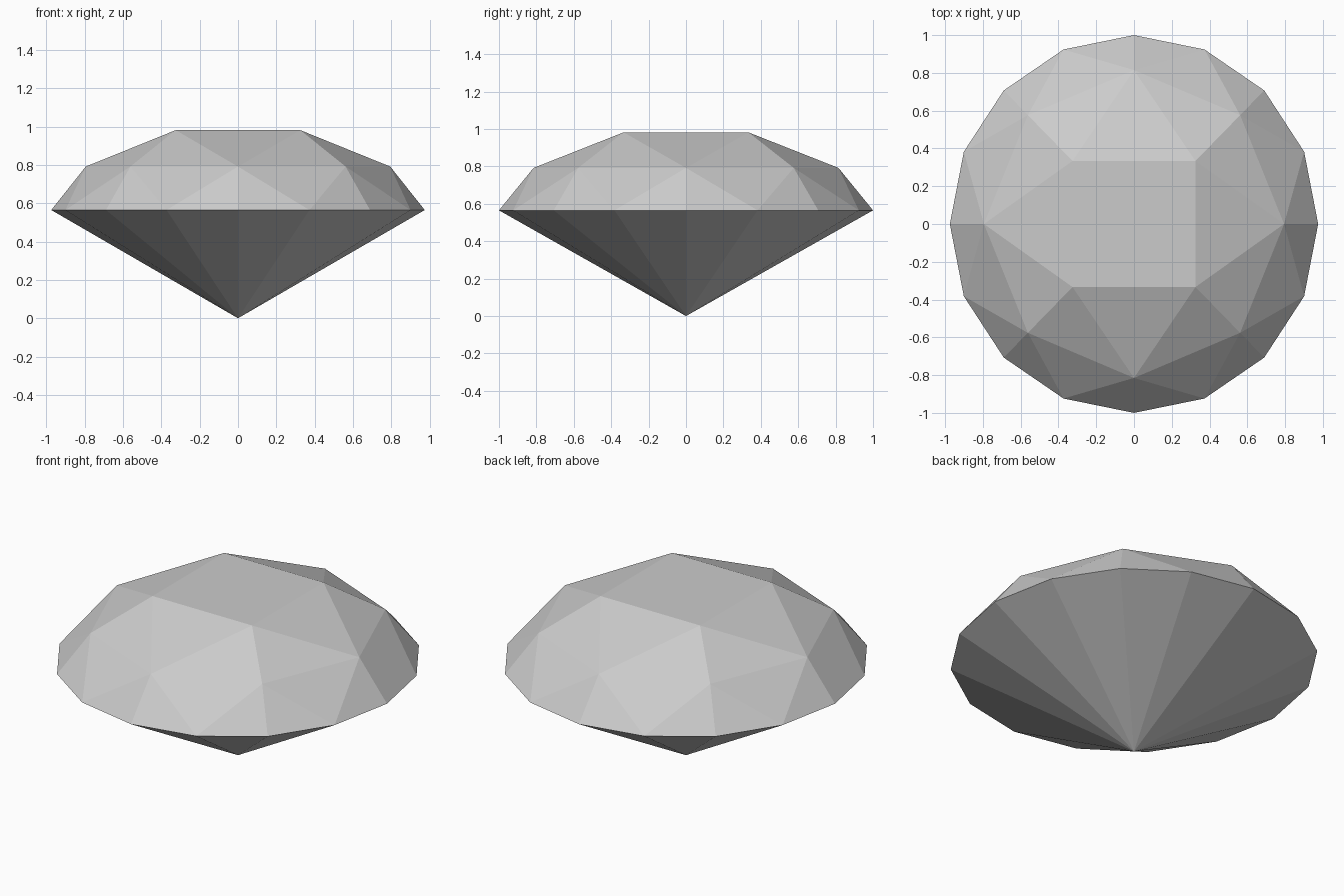
import bpy, bmesh
from math import cos, sin, pi

cube = bpy.data.objects.get("Cube")
if cube:
    bpy.data.objects.remove(cube, do_unlink=True)

WIDTH = 0.975  # slightly narrower across x than y


def ring(bm, sides, radius, z, turn=0.0):
    """Add one elliptical ring of facet corners."""
    for i in range(sides):
        a = turn + 2 * pi * i / sides
        bm.verts.new((WIDTH * radius * cos(a), radius * sin(a), z))


# Cut stone: point, girdle, crown corners and square table
bm = bmesh.new()
bm.verts.new((0, 0, 0))
ring(bm, 16, 1.0, 0.565)
ring(bm, 8, 0.815, 0.792)
ring(bm, 4, 0.472, 0.982, pi / 4)

# Facets wrap the corners; the flat table becomes one face
bmesh.ops.convex_hull(bm, input=bm.verts[:])
bmesh.ops.dissolve_limit(bm, angle_limit=0.01, verts=bm.verts[:], edges=bm.edges[:])
bmesh.ops.recalc_face_normals(bm, faces=bm.faces[:])

mesh = bpy.data.meshes.new("gemstone")
bm.to_mesh(mesh)
bm.free()
gem = bpy.data.objects.new("gemstone", mesh)
bpy.context.collection.objects.link(gem)

# Plain grey stone
grey = bpy.data.materials.new("light_grey")
grey.use_nodes = True
colour = (0.6, 0.6, 0.6, 1)
grey.diffuse_color = colour
grey.node_tree.nodes["Principled BSDF"].inputs["Base Color"].default_value = colour
mesh.materials.append(grey)
